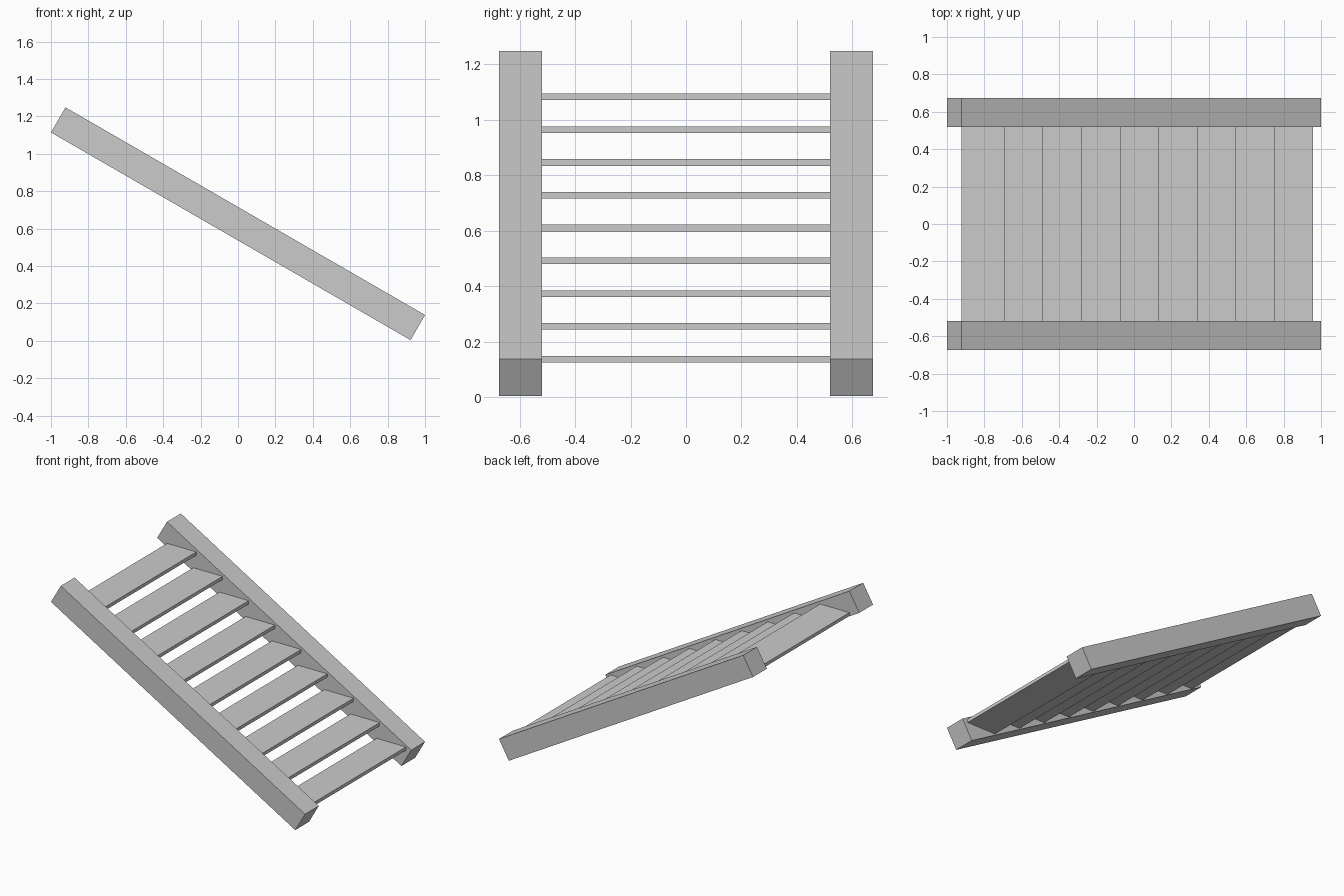
import bpy
from math import radians

cube = bpy.data.objects.get("Cube")
if cube:
    bpy.data.objects.remove(cube, do_unlink=True)

# Single plain grey for the whole staircase
grey = bpy.data.materials.new("light_grey")
grey.use_nodes = True
colour = (0.6, 0.6, 0.6, 1)
grey.diffuse_color = colour
grey.node_tree.nodes["Principled BSDF"].inputs["Base Color"].default_value = colour


def box(name, centre, size, pitch=0):
    bpy.ops.mesh.primitive_cube_add(size=1, location=centre, rotation=(0, pitch, 0))
    obj = bpy.context.object
    obj.name = name
    obj.scale = size
    obj.data.materials.append(grey)
    return obj


# Sloping side beams
SLOPE = radians(30)
for name, side in (("right_stringer", -1), ("left_stringer", 1)):
    box(name, (0, side * 0.597, 0.626), (2.22, 0.155, 0.155), SLOPE)

# Level treads between the beams
TREADS = 9
for i in range(TREADS):
    t = i / (TREADS - 1)
    x = -0.807 + 1.65 * t
    z = 1.083 - 0.946 * t
    box(f"tread_{i + 1}", (x, 0, z), (0.23, 1.04, 0.024))
